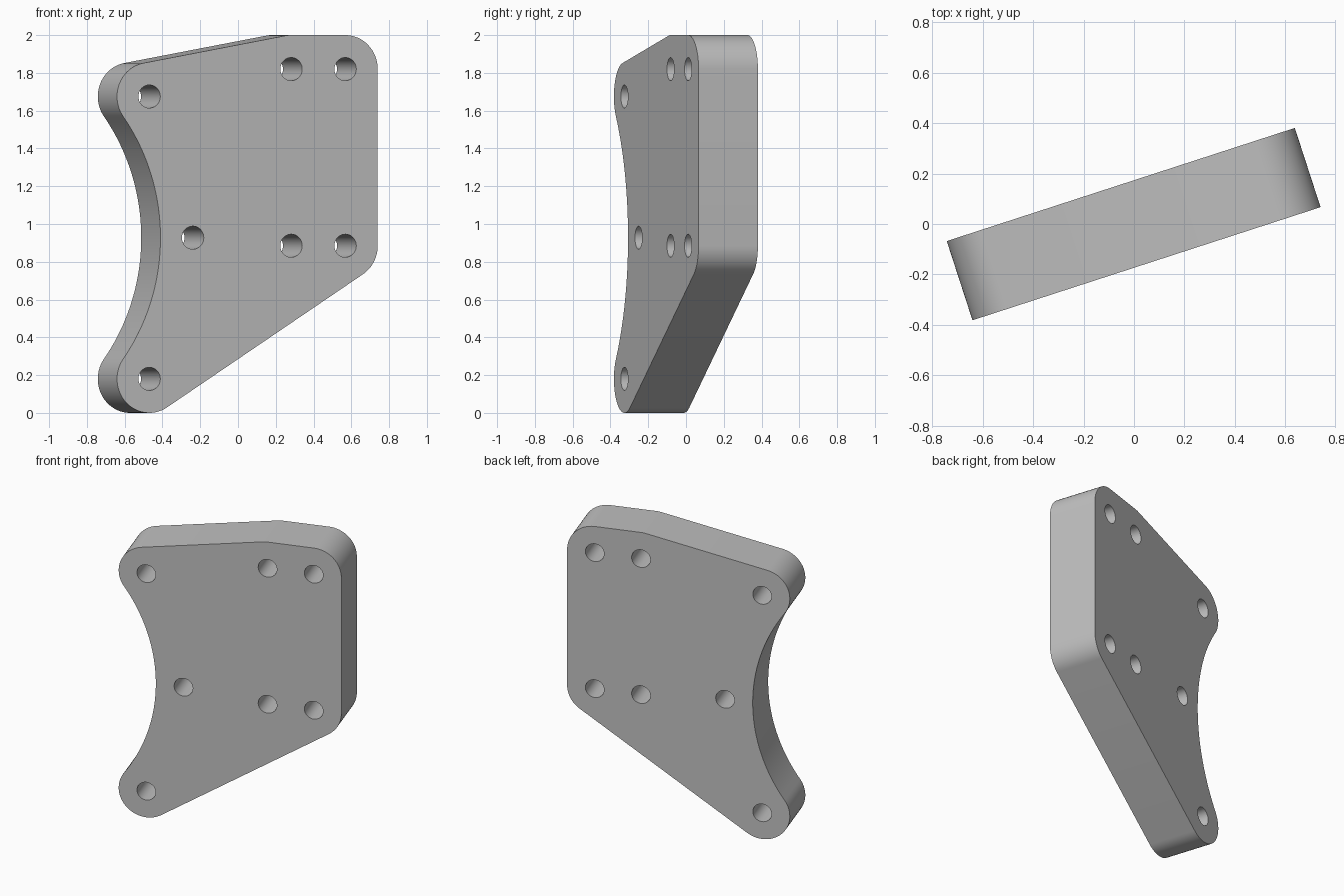
import bpy, bmesh
from math import sin, cos, atan2, hypot, pi, radians

if "Cube" in bpy.data.objects:
    bpy.data.objects.remove(bpy.data.objects["Cube"], do_unlink=True)

THICK, R, HOLE_R, TURN = 0.33, 0.18, 0.061, radians(18)

# Bolt centres in the plane of the plate; the outline wraps around them
low_lobe, high_lobe = (-0.547, 0.18), (-0.547, 1.675)
right_low, right_high = (0.544, 0.885), (0.544, 1.82)
top_mid, low_mid = (0.243, 1.82), (0.243, 0.885)
centre_bolt = (-0.305, 0.9275)


def arc(c, r, a0, a1, n):
    return [(c[0] + r * cos(a0 + (a1 - a0) * i / n),
             c[1] + r * sin(a0 + (a1 - a0) * i / n)) for i in range(n + 1)]


def normal_angle(a, b):
    """Outward normal of the edge running from a to b, counter-clockwise."""
    return atan2(b[1] - a[1], b[0] - a[0]) - pi / 2


# Large scoop on the left, tangent to both lobes and one radius from the centre bolt
mid_z = (low_lobe[1] + high_lobe[1]) / 2
half = high_lobe[1] - mid_z
edge_u = centre_bolt[0] - R
d = edge_u - high_lobe[0]
scoop_r = (d * d + half * half - R * R) / (2 * (R + d))
scoop_c = (edge_u - scoop_r, mid_z)
spread = atan2(half, high_lobe[0] - scoop_c[0])

# Outline of the plate, counter-clockwise
slope = normal_angle(low_lobe, right_low)
crest = normal_angle(top_mid, high_lobe) % (2 * pi)
outline = (arc(low_lobe, R, pi - spread, slope + 2 * pi, 28)
           + arc(right_low, R, slope, 0, 12)
           + arc(right_high, R, 0, pi / 2, 16)
           + arc(top_mid, R, pi / 2, crest, 4)
           + arc(high_lobe, R, crest, pi + spread, 24)
           + arc(scoop_c, scoop_r, spread, -spread, 40)[1:-1])

# Flat curve with bolt holes, extruded to the plate thickness
curve = bpy.data.curves.new("mounting_plate", "CURVE")
curve.dimensions, curve.fill_mode, curve.extrude = "2D", "BOTH", THICK / 2
bolts = [low_lobe, high_lobe, right_low, right_high, top_mid, low_mid, centre_bolt]
for loop in [outline] + [arc(b, HOLE_R, 0, -2 * pi, 40)[:-1] for b in bolts]:
    spline = curve.splines.new("POLY")
    spline.points.add(len(loop) - 1)
    for p, (u, v) in zip(spline.points, loop):
        p.co = (u, v, 0, 1)
    spline.use_cyclic_u = True

plate = bpy.data.objects.new("mounting_plate", curve)
bpy.context.collection.objects.link(plate)
for o in bpy.context.selected_objects:
    o.select_set(False)
plate.select_set(True)
bpy.context.view_layer.objects.active = plate
bpy.ops.object.convert(target="MESH")
plate = bpy.context.object
plate.name = "mounting_plate"

# Weld the caps to the walls
bm = bmesh.new()
bm.from_mesh(plate.data)
bmesh.ops.remove_doubles(bm, verts=bm.verts, dist=0.0005)
bmesh.ops.recalc_face_normals(bm, faces=bm.faces)
bm.to_mesh(plate.data)
bm.free()

# Stand the plate up and turn it
plate.rotation_euler = (pi / 2, 0, TURN)
bpy.ops.object.shade_smooth_by_angle(angle=radians(30))

# Plain grey
grey = bpy.data.materials.new("grey")
grey.use_nodes = True
grey.diffuse_color = (0.52, 0.52, 0.52, 1)
grey.node_tree.nodes["Principled BSDF"].inputs["Base Color"].default_value = (0.52, 0.52, 0.52, 1)
plate.data.materials.clear()
plate.data.materials.append(grey)
